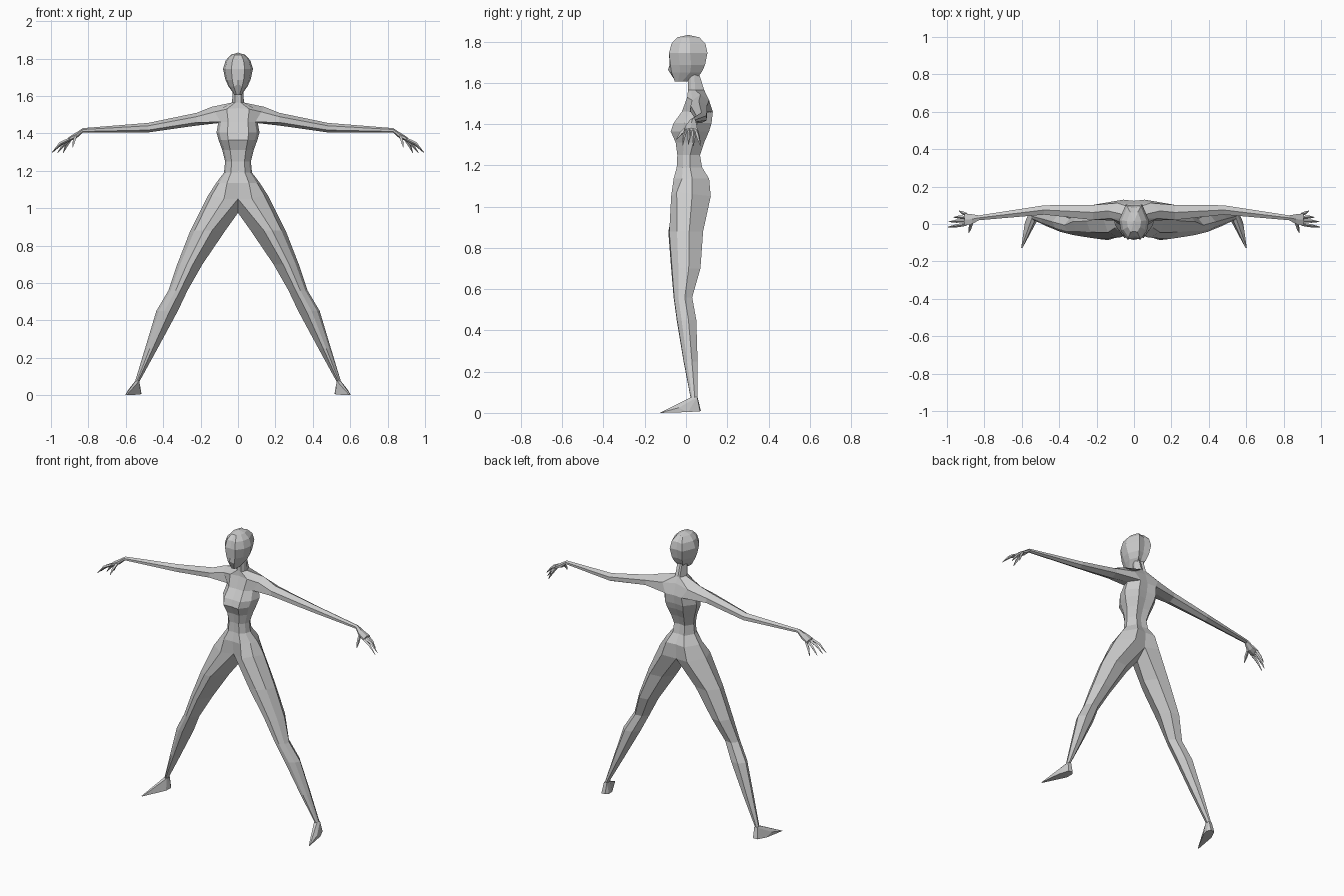
import bpy, bmesh
from mathutils import Vector

if "Cube" in bpy.data.objects:
    bpy.data.objects.remove(bpy.data.objects["Cube"])

skin = bpy.data.materials.new("plain_grey")
skin.diffuse_color = (0.6, 0.6, 0.6, 1)
skin.use_nodes = True
skin.node_tree.nodes["Principled BSDF"].inputs["Base Color"].default_value = skin.diffuse_color


def finish(bm, name):
    """Turn a right-half mesh into a mirrored, flat-shaded object."""
    bmesh.ops.recalc_face_normals(bm, faces=bm.faces[:])
    me = bpy.data.meshes.new(name)
    bm.to_mesh(me)
    bm.free()
    me.materials.append(skin)
    ob = bpy.data.objects.new(name, me)
    bpy.context.collection.objects.link(ob)
    mod = ob.modifiers.new("mirror", 'MIRROR')
    mod.use_clip = True
    mod.merge_threshold = 0.0005
    return ob


def add(bm, pts):
    return [bm.verts.new(p) for p in pts]


def strip(bm, a, b, closed=False, skip=()):
    n = len(a)
    for i in range(n if closed else n - 1):
        if i not in skip:
            j = (i + 1) % n
            bm.faces.new((a[i], a[j], b[j], b[i]))


def half_ring(z, w, yf, ym, yb, front=0.5):
    """Six points from front centre, round the side, to back centre."""
    return [(0, yf + 0.004, z), (front * w, yf, z),
            (0.87 * w, yf * 0.55 + ym * 0.45, z), (w, ym, z),
            (0.55 * w, yb, z), (0, yb - 0.006, z)]


# Body: torso rings from pelvis to neck, with legs and arms grown from it
bm = bmesh.new()
hip = add(bm, [(0, -.045, 1.05), (.075, -.072, 1.05), (.14, -.045, 1.07),
               (.165, .03, 1.06), (.09, .12, 1.05), (0, .1, 1.04)])
torso = [(1.135, .117, -.06, .03, .112), (1.19, .075, -.045, .02, .078),
         (1.25, .069, -.042, .02, .068), (1.31, .084, -.05, .035, .088),
         (1.365, .104, -.074, .045, .112), (1.405, .115, -.06, .055, .124),
         (1.46, .105, -.02, .065, .13)]
rings = [hip] + [add(bm, half_ring(*t)) for t in torso]
for a, b in zip(rings, rings[1:]):
    strip(bm, a, b)

# Shoulder ring, with an opening left for the arm
armpit = rings[-1]
shoulder = add(bm, [(0, .008, 1.535), (.06, .006, 1.53), (.125, .03, 1.515),
                    (.14, .07, 1.542), (.09, .112, 1.515), (0, .105, 1.53)])
strip(bm, armpit, shoulder, skip=(2, 3))
neck = [add(bm, half_ring(*t)) for t in
        ((1.565, .031, .01, .045, .088), (1.64, .03, .008, .04, .065))]
strip(bm, shoulder, neck[0])
strip(bm, neck[0], neck[1])

# Arm and palm: six-sided rings (x, bottom, top, front, back)
prev = [armpit[3], armpit[2], shoulder[2], shoulder[3], shoulder[4], armpit[4]]
for x, z0, z1, y0, y1 in ((.22, 1.442, 1.51, .022, .102), (.48, 1.405, 1.456, .05, .1),
                          (.83, 1.404, 1.428, .02, .046), (.865, 1.372, 1.405, .0, .052),
                          (.905, 1.358, 1.38, -.008, .056)):
    m, h = (y0 + y1) / 2, z1 - z0
    cur = add(bm, [(x, m, z0), (x, y0, z0 + .25 * h), (x, y0, z0 + .7 * h),
                   (x, m, z1), (x, y1, z0 + .7 * h), (x, y1, z0 + .25 * h)])
    strip(bm, prev, cur, closed=True)
    prev = cur
bm.faces.new(prev)

# Leg: seven-sided rings (z, inner x, outer x, front, back)
crotch = bm.verts.new((0, .03, .975))
prev = hip + [crotch]
cols = [(.38, 0), (.62, .03), (.88, .25), (1, .6), (.72, 1), (.28, .95), (0, .55)]
for z, xi, xo, yf, yb in ((.88, .068, .255, -.086, .083), (.7, .19, .325, -.072, .07),
                          (.56, .27, .372, -.06, .03), (.45, .322, .437, -.045, .05),
                          (.25, .43, .497, -.012, .056), (.075, .526, .55, .022, .056)):
    cur = add(bm, [(xi + (xo - xi) * u, yf + (yb - yf) * v, z) for u, v in cols])
    strip(bm, prev, cur, closed=True)
    prev = cur
bm.faces.new(prev)
finish(bm, "body")

# Foot: wedge from ankle to a pointed toe
bm = bmesh.new()
add(bm, [(.528, .024, .076), (.548, .024, .076), (.55, .054, .076), (.528, .056, .076),
         (.516, .05, .008), (.53, .072, .01), (.558, .068, .008), (.522, .01, .004),
         (.583, .01, .004), (.59, -.035, .025), (.603, -.128, 0), (.596, -.128, 0)])
bmesh.ops.convex_hull(bm, input=bm.verts[:])
finish(bm, "foot")

# Fingers: tapered four-sided spikes with one knuckle
bm = bmesh.new()
for base, knuckle, tip in (
        ((.868, .008, 1.385), (.878, -.025, 1.355), (.884, -.047, 1.325)),
        ((.898, -.001, 1.37), (.95, -.01, 1.345), (.995, -.016, 1.297)),
        ((.898, .017, 1.37), (.95, .015, 1.342), (.99, .012, 1.3)),
        ((.898, .034, 1.37), (.935, .037, 1.335), (.965, .036, 1.295)),
        ((.895, .05, 1.37), (.918, .06, 1.335), (.935, .07, 1.295))):
    base, knuckle, tip = Vector(base), Vector(knuckle), Vector(tip)
    d = (tip - base).normalized()
    side = d.cross(Vector((0.3, 0, 1))).normalized()
    up = side.cross(d)
    rr = [add(bm, [c + side * r, c + up * r, c - side * r, c - up * r])
          for c, r in ((base, .009), (knuckle, .0085), (tip, .0015))]
    strip(bm, rr[0], rr[1], closed=True)
    strip(bm, rr[1], rr[2], closed=True)
    bm.faces.new(rr[0])
    bm.faces.new(rr[2])
finish(bm, "fingers")

# Head: rings from chin to crown
bm = bmesh.new()
rings = [add(bm, half_ring(*t, front=.45)) for t in
         ((1.605, .018, -.054, -.02, .035), (1.65, .05, -.07, .02, .075),
          (1.685, .067, -.076, .025, .092), (1.745, .08, -.082, .02, .104),
          (1.79, .066, -.07, .02, .094), (1.82, .038, -.043, .015, .065))]
rings[1][0].co = (0, -.087, 1.663)  # nose
rings[2][0].co.y = -.08
for a, b in zip(rings, rings[1:]):
    strip(bm, a, b)
crown = bm.verts.new((0, .012, 1.832))
for a, b in zip(rings[-1], rings[-1][1:]):
    bm.faces.new((a, b, crown))
bm.faces.new(rings[0])
finish(bm, "head")
